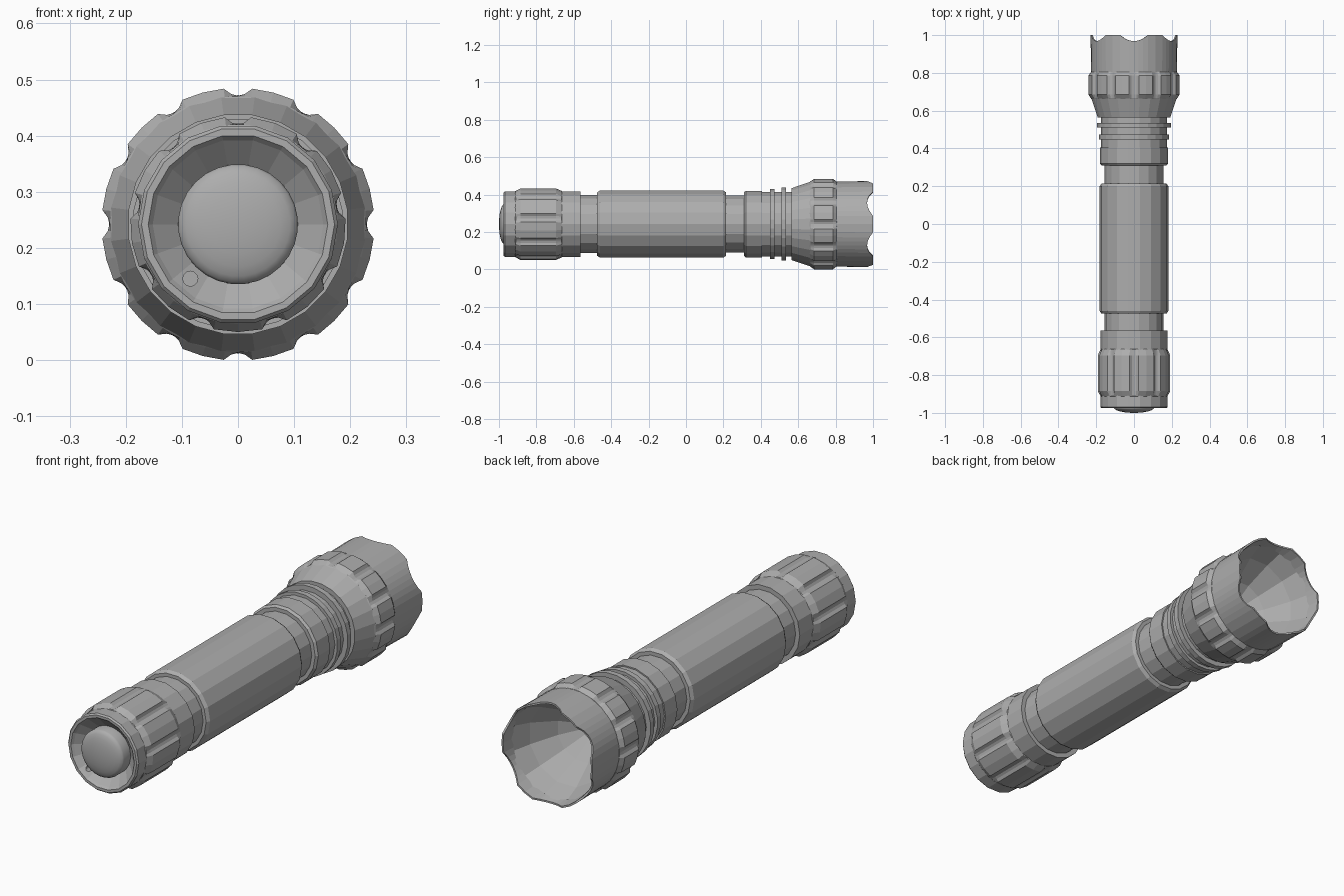
import bpy
import math

AXIS_Z = 0.242  # height of the torch's long axis

old = bpy.data.objects.get("Cube")
if old:
    bpy.data.objects.remove(old, do_unlink=True)

GREY = (0.42, 0.42, 0.42, 1.0)
metal = bpy.data.materials.new("grey_metal")
metal.use_nodes = True
metal.diffuse_color = GREY
metal.node_tree.nodes["Principled BSDF"].inputs["Base Color"].default_value = GREY


def even_angles(count):
    """Corners of a polygon with a flat side on top."""
    return [(i + 0.5) * 360 / count for i in range(count)]


def notch_angles(count, offsets):
    """Repeat one period of offsets around the circle."""
    return [k * 360 / count + o for k in range(count) for o in offsets]


def notch(angle, count, half_width):
    """1 in the middle of a notch, falling to 0 at its sides."""
    period = 360 / count
    off = (angle + period / 2) % period - period / 2
    return max(0.0, 1 - (off / half_width) ** 2)


def lathe(name, profile, angles, shape=None):
    """Revolve (y, radius) points about the long axis; shape may alter each point."""
    verts, faces, n = [], [], len(angles)
    for y, r in profile:
        for a in angles:
            py, pr = shape(y, r, a) if shape else (y, r)
            t = math.radians(a)
            verts.append((pr * math.sin(t), py, AXIS_Z + pr * math.cos(t)))
    for j in range(len(profile) - 1):
        for i in range(n):
            k = (i + 1) % n
            faces.append((j * n + i, j * n + k, (j + 1) * n + k, (j + 1) * n + i))
    mesh = bpy.data.meshes.new(name)
    mesh.from_pydata(verts, [], faces)
    import bmesh
    bm = bmesh.new()
    bm.from_mesh(mesh)
    bmesh.ops.remove_doubles(bm, verts=bm.verts, dist=0.00001)
    bm.to_mesh(mesh)
    bm.free()
    mesh.materials.append(metal)
    obj = bpy.data.objects.new(name, mesh)
    bpy.context.collection.objects.link(obj)
    return obj


def grip(name, profile, count, half_width, depth):
    """Ring with rounded finger grooves along its length."""
    top = max(r for _, r in profile)
    w = half_width
    angles = notch_angles(count, [-w, -w / 2, 0, w / 2, w, 180 / count])
    return lathe(name, profile, angles,
                 lambda y, r, a: (y, min(r, top - depth * notch(a, count, w))))


tube = even_angles(18)

# Tail cap with a dished end
tail_cap = lathe("tail_cap", [
    (-0.925, 0), (-0.925, 0.107), (-0.965, 0.152), (-0.975, 0.16), (-0.975, 0.172),
    (-0.968, 0.178), (-0.565, 0.178), (-0.565, 0)], tube)
grip("tail_grip", [(-0.92, 0.17), (-0.91, 0.178), (-0.885, 0.192), (-0.695, 0.192),
                   (-0.665, 0.178), (-0.655, 0.17)], 9, 7, 0.014)

# Lanyard hole drilled in the dish
bpy.ops.mesh.primitive_cylinder_add(vertices=12, radius=0.0135, depth=0.12,
                                    location=(-0.085, -0.94, 0.145),
                                    rotation=(math.pi / 2, 0, 0))
drill = bpy.context.object
drill.name = "lanyard_hole_cutter"
drill.data.materials.append(metal)
drill.hide_render = True
drill.hide_set(True)
drill.display_type = 'WIRE'
cut = tail_cap.modifiers.new("lanyard_hole", 'BOOLEAN')
cut.operation = 'DIFFERENCE'
cut.object = drill

# Domed push button
dome = [(-1 + 0.028 * (1 - math.cos(t)), 0.107 * math.sin(t))
        for t in (math.pi / 2 * i / 6 for i in range(7))]
button = lathe("push_button", dome + [(-0.91, 0.107)], even_angles(28))
bpy.ops.object.select_all(action='DESELECT')
button.select_set(True)
bpy.context.view_layer.objects.active = button
bpy.ops.object.shade_smooth_by_angle(angle=math.radians(35))

# Barrel and the narrow necks either side of it
lathe("rear_neck", [(-0.58, 0.157), (-0.45, 0.157)], tube)
lathe("barrel", [(-0.475, 0.15), (-0.475, 0.172), (-0.46, 0.182), (0.2, 0.182),
                 (0.215, 0.172), (0.215, 0.15)], tube)
lathe("front_neck", [(0.2, 0.155), (0.33, 0.155)], tube)

# Collar and cooling fins
lathe("collar", [(0.31, 0.15), (0.31, 0.172), (0.32, 0.181), (0.405, 0.181),
                 (0.405, 0.175), (0.58, 0.175)], tube)
for name, y, r in (("rear_fin", 0.448, 0.188), ("front_fin", 0.51, 0.197)):
    lathe(name, [(y, 0.17), (y, r), (y + 0.025, r), (y + 0.025, 0.17)], even_angles(24))

# Flared head with its grooved ring
lathe("flared_head", [(0.565, 0.17), (0.565, 0.194), (0.665, 0.228), (0.81, 0.228)],
      even_angles(24))
grip("head_grip", [(0.655, 0.22), (0.665, 0.228), (0.685, 0.243), (0.785, 0.243),
                   (0.805, 0.228), (0.81, 0.22)], 12, 6, 0.014)


# Scalloped bezel and reflector bowl
def scallop(y, r, a):
    return (y - 0.032 * notch(a, 6, 19) if y > 0.99 else y), r


lathe("scalloped_bezel", [(0.8, 0.227), (1.0, 0.23), (1.0, 0.222), (0.94, 0.215)],
      notch_angles(6, [-19, -12, -6, 0, 6, 12, 19, 30]), scallop)
lathe("reflector", [(0.95, 0.224), (0.86, 0.19), (0.75, 0.125), (0.68, 0.05),
                    (0.67, 0)], even_angles(12))
